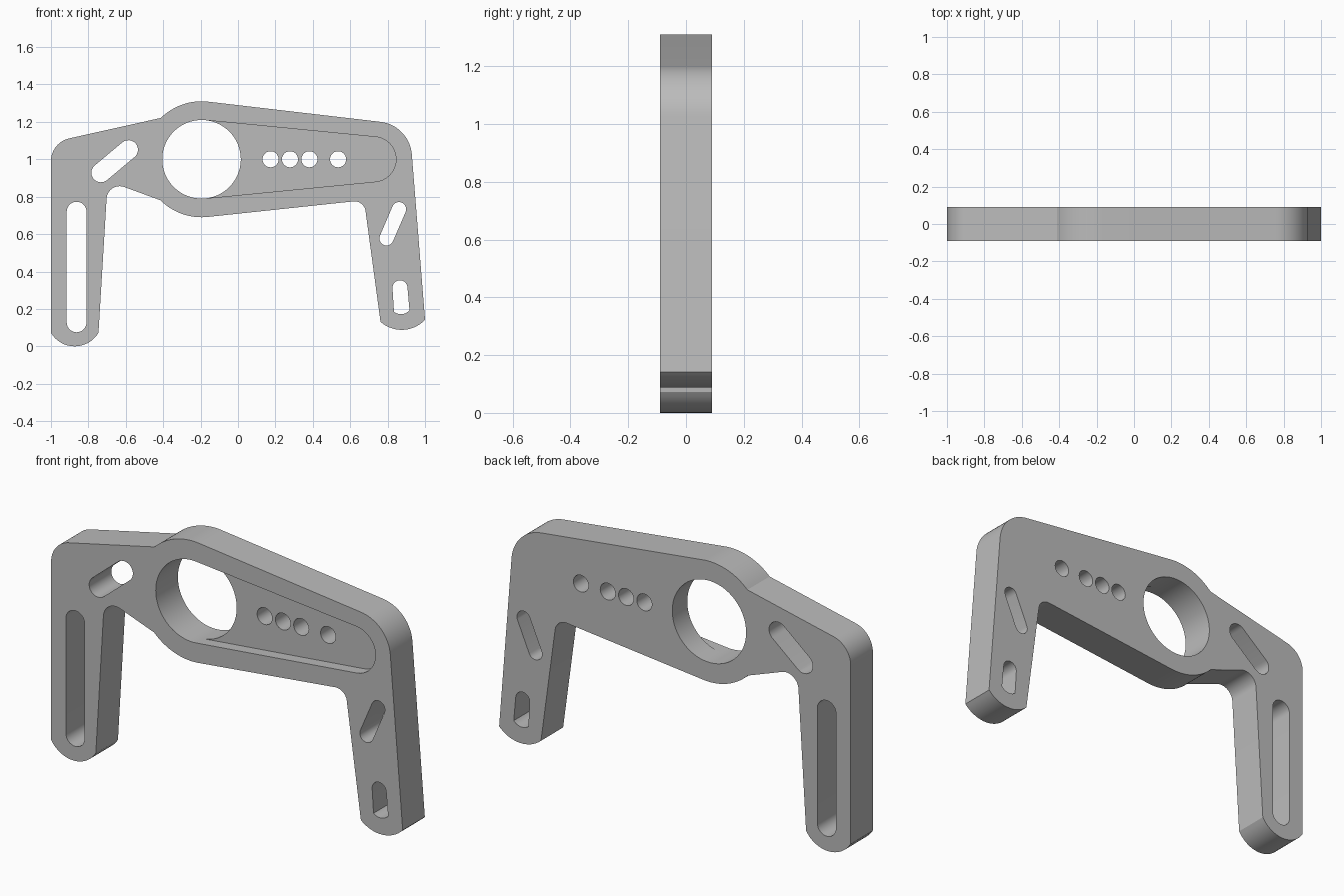
import bpy, bmesh
from math import sin, cos, tan, atan2, radians, pi
from mathutils import Vector

if "Cube" in bpy.data.objects:
    bpy.data.objects.remove(bpy.data.objects["Cube"], do_unlink=True)

HALF = 0.09          # half thickness of the plate
POCKET_DEPTH = 0.058
BORE = (-0.195, 1.0)


def arc(centre, r, a0, a1, n=16):
    """Points on an arc, angles in degrees."""
    return [Vector((centre[0] + r * cos(a), centre[1] + r * sin(a)))
            for a in (radians(a0 + (a1 - a0) * i / n) for i in range(n + 1))]


def arc3(p, q, s, n=16):
    """Arc from p through q to s, bulging by less than half a turn."""
    p, q, s = Vector(p), Vector(q), Vector(s)
    a, b = q - p, s - p
    d = 2 * a.cross(b)
    c = p + Vector((b.y * a.dot(a) - a.y * b.dot(b),
                    a.x * b.dot(b) - b.x * a.dot(a))) / d
    a0 = atan2(p.y - c.y, p.x - c.x)
    turn = (atan2(s.y - c.y, s.x - c.x) - a0 + pi) % (2 * pi) - pi
    return arc(c, (p - c).length, a0 * 180 / pi, (a0 + turn) * 180 / pi, n)


def fillet(prev, corner, nxt, r):
    """Rounded corner between two straight edges."""
    prev, corner, nxt = Vector(prev), Vector(corner), Vector(nxt)
    u, v = (prev - corner).normalized(), (nxt - corner).normalized()
    half = u.angle(v) / 2
    t = r / tan(half)
    mid = corner + (u + v).normalized() * (r / sin(half) - r)
    return arc3(corner + u * t, mid, corner + v * t)


def slot(p, q, r):
    """Straight slot with round ends centred on p and q."""
    d = Vector(q) - Vector(p)
    a = atan2(d.y, d.x) * 180 / pi
    return arc(p, r, a + 90, a + 270) + arc(q, r, a - 90, a + 90)


def prism(name, points, y0, y1):
    """Extrude an x-z outline from y0 to y1."""
    bm = bmesh.new()
    face = bm.faces.new([bm.verts.new((p.x, y0, p.y)) for p in points])
    new = bmesh.ops.extrude_face_region(bm, geom=[face])["geom"]
    bmesh.ops.translate(bm, vec=(0, y1 - y0, 0),
                        verts=[g for g in new if isinstance(g, bmesh.types.BMVert)])
    bmesh.ops.remove_doubles(bm, verts=bm.verts, dist=1e-5)
    bmesh.ops.recalc_face_normals(bm, faces=bm.faces)
    mesh = bpy.data.meshes.new(name)
    bm.to_mesh(mesh)
    bm.free()
    obj = bpy.data.objects.new(name, mesh)
    bpy.context.collection.objects.link(obj)
    return obj


# Outer outline, clockwise from the left foot
ring_top = arc(BORE, 0.31, 134.5, 83.4, 20)
ring_bottom = arc(BORE, 0.31, 276, 225, 20)
left_foot = arc3((-0.746, 0.072), (-0.872, 0), (-1, 0.072))
right_foot = arc3((1, 0.142), (0.878, 0.088), (0.762, 0.131))
outline = (
    left_foot
    + fillet(left_foot[-1], (-1, 1.09), ring_top[0], 0.125)
    + ring_top
    + fillet(ring_top[-1], (0.917, 1.182), right_foot[0], 0.19)
    + right_foot
    + fillet(right_foot[-1], (0.674, 0.781), ring_bottom[0], 0.06)
    + ring_bottom
    + fillet(ring_bottom[-1], (-0.697, 0.884), left_foot[0], 0.07))
bracket = prism("bracket_plate", outline, -HALF, HALF)

# Through openings: bore, slots and the row of round holes
TANGENT = 84.4
openings = [
    arc(BORE, 0.21, TANGENT, 360 - TANGENT, 40)
    + arc(BORE, 0.21, -TANGENT, TANGENT, 40)[1:-1],
    slot((-0.863, 0.128), (-0.863, 0.72), 0.053),
    slot((-0.733, 0.928), (-0.586, 1.051), 0.051),
    slot((0.794, 0.577), (0.861, 0.733), 0.038),
    arc((0.866, 0.313), 0.04, 5, 185)
    + arc3((0.834, 0.185), (0.875, 0.172), (0.917, 0.193)),
]
openings += [arc((x, 1.0), 0.043, 0, 348.75, 31) for x in (0.174, 0.278, 0.382, 0.535)]
cutters = [prism("opening_cutter", o, -0.2, 0.2) for o in openings]

# Shallow tapered pocket in the front face, tangent to the bore
pocket = (arc((0.725, 1.0), 0.12, -TANGENT, TANGENT, 32)
          + [arc(BORE, 0.21, a, a, 1)[0] for a in (TANGENT, -TANGENT)])
cutters.insert(0, prism("pocket_cutter", pocket, -0.2, -HALF + POCKET_DEPTH))

bpy.context.view_layer.objects.active = bracket
bracket.select_set(True)
for cutter in cutters:
    mod = bracket.modifiers.new("cut", "BOOLEAN")
    mod.operation, mod.solver, mod.object = "DIFFERENCE", "EXACT", cutter
    bpy.ops.object.modifier_apply(modifier=mod.name)
    bpy.data.objects.remove(cutter, do_unlink=True)

# Single grey metal colour
grey = bpy.data.materials.new("grey_metal")
grey.use_nodes = True
colour = (0.5, 0.5, 0.5, 1)
grey.diffuse_color = colour
grey.node_tree.nodes["Principled BSDF"].inputs["Base Color"].default_value = colour
bracket.data.materials.clear()
bracket.data.materials.append(grey)
bpy.ops.object.shade_smooth_by_angle(angle=radians(25))
